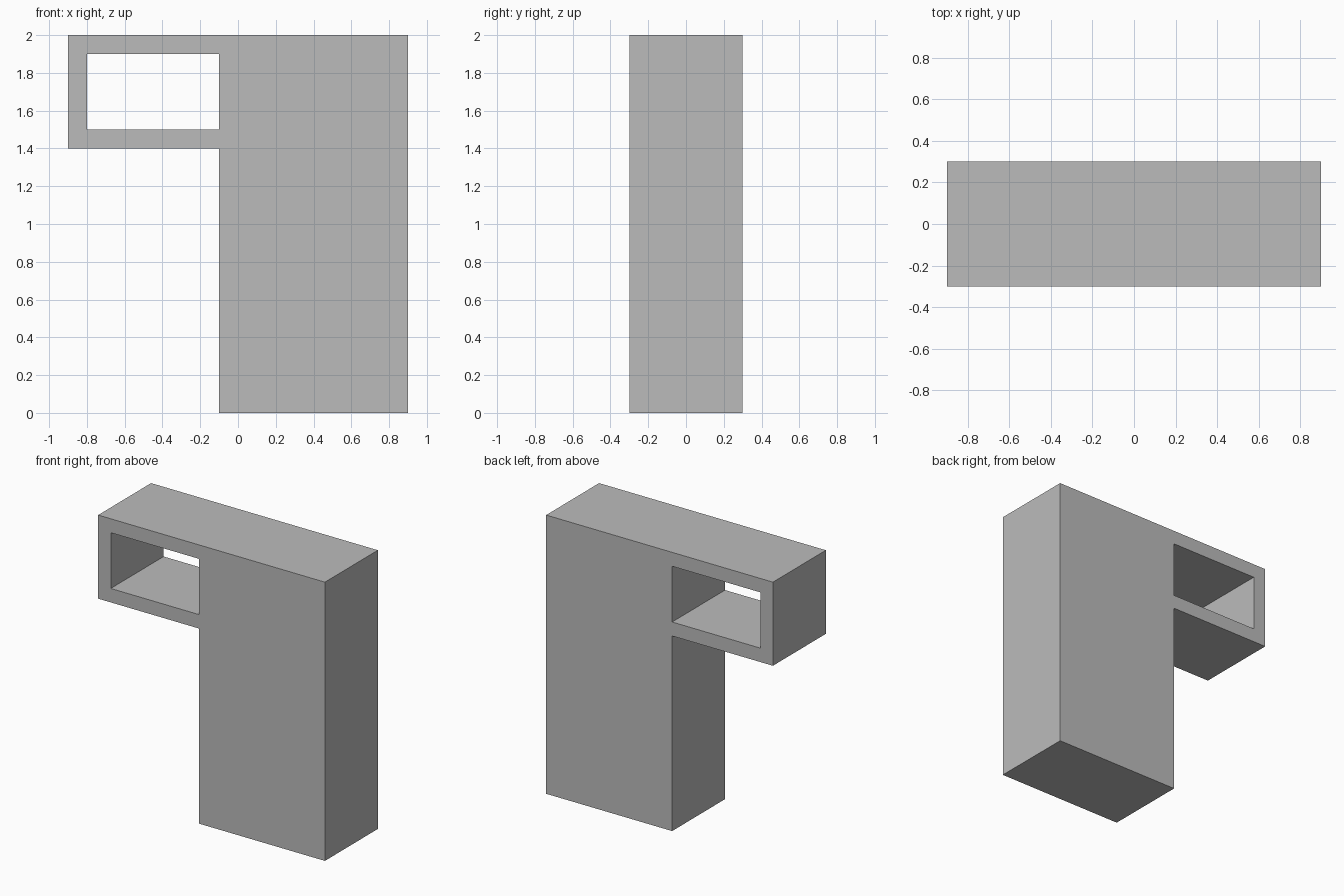
import bpy
import bmesh

cube = bpy.data.objects.get("Cube")
if cube:
    bpy.data.objects.remove(cube, do_unlink=True)

# Plain grey material
GREY = (0.5, 0.5, 0.5, 1.0)
grey = bpy.data.materials.new("plain_grey")
grey.use_nodes = True
grey.diffuse_color = GREY
grey.node_tree.nodes["Principled BSDF"].inputs["Base Color"].default_value = GREY

# Front profile laid out as a grid of cells: column plus open rectangular loop
DEPTH = 0.6
xs = [-0.9, -0.8, -0.1, 0.9]
zs = [0, 1.4, 1.5, 1.9, 2]


def is_solid(col, row):
    in_column = col == 2
    in_loop = row >= 1 and not (col == 1 and row == 2)
    return in_column or in_loop


bm = bmesh.new()
for col in range(len(xs) - 1):
    for row in range(len(zs) - 1):
        if is_solid(col, row):
            x0, x1 = xs[col:col + 2]
            z0, z1 = zs[row:row + 2]
            corners = [(x0, z0), (x1, z0), (x1, z1), (x0, z1)]
            bm.faces.new([bm.verts.new((x, -DEPTH / 2, z)) for x, z in corners])
bmesh.ops.remove_doubles(bm, verts=bm.verts[:], dist=0.001)

# Extrude the profile from front to back into one closed solid
front = bm.faces[:]
result = bmesh.ops.extrude_face_region(bm, geom=front, use_keep_orig=True)
moved = [v for v in result["geom"] if isinstance(v, bmesh.types.BMVert)]
bmesh.ops.translate(bm, verts=moved, vec=(0, DEPTH, 0))
bmesh.ops.recalc_face_normals(bm, faces=bm.faces[:])

mesh = bpy.data.meshes.new("column_with_open_loop")
bm.to_mesh(mesh)
bm.free()
mesh.materials.append(grey)
body = bpy.data.objects.new("column_with_open_loop", mesh)
bpy.context.scene.collection.objects.link(body)
